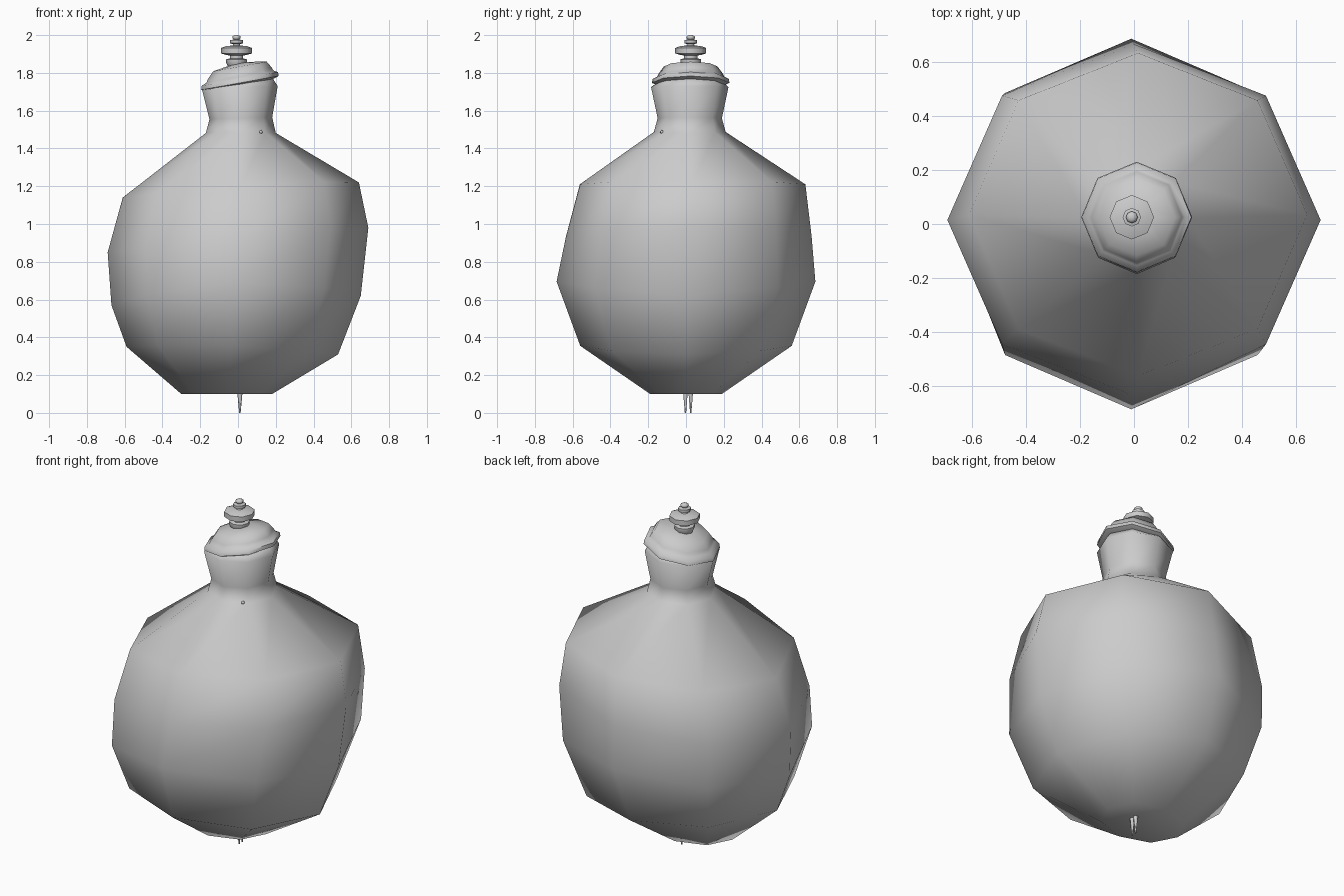
import bpy, bmesh, math

if "Cube" in bpy.data.objects:
    bpy.data.objects.remove(bpy.data.objects["Cube"])


def finish(bm, name, angle=60):
    bmesh.ops.recalc_face_normals(bm, faces=bm.faces)
    mesh = bpy.data.meshes.new(name)
    bm.to_mesh(mesh)
    bm.free()
    obj = bpy.data.objects.new(name, mesh)
    bpy.context.collection.objects.link(obj)
    bpy.ops.object.select_all(action='DESELECT')
    obj.select_set(True)
    bpy.context.view_layer.objects.active = obj
    bpy.ops.object.shade_smooth_by_angle(angle=math.radians(angle))
    return obj


def loft(name, rings, sides=8, angle=60):
    # ring = (centre x, centre y, radius x, radius y, height, tilt along x, lift at the y ends)
    bm = bmesh.new()
    loops = []
    for cx, cy, rx, ry, z, tilt, lift in rings:
        loop = []
        for i in range(sides):
            t = 2 * math.pi * i / sides
            c, s = math.cos(t), math.sin(t)
            loop.append(bm.verts.new((cx + rx * c, cy + ry * s, z + tilt * c + lift * s * s)))
        loops.append(loop)
    for a, b in zip(loops, loops[1:]):
        for i in range(sides):
            j = (i + 1) % sides
            bm.faces.new((a[i], a[j], b[j], b[i]))
    bm.faces.new(loops[0][::-1])
    bm.faces.new(loops[-1])
    return finish(bm, name, angle)


def turned(name, profile, cx, cy, slope=0, sides=8, angle=60):
    return loft(name, [(cx, cy, r, r, z + slope * cx, slope * r, 0) for r, z in profile],
                sides, angle)


# Lopsided flask body with flared neck
loft("flask_body", [
    (-0.06, 0.00, 0.24, 0.19, 0.10, 0, 0),
    (-0.03, 0.00, 0.56, 0.56, 0.33, -0.02, 0.025),
    (-0.01, 0.00, 0.66, 0.685, 0.595, 0.025, 0.10),
    (0.00, 0.015, 0.69, 0.65, 0.915, 0.065, 0.02),
    (0.015, 0.035, 0.625, 0.597, 1.18, 0.04, 0.03),
    (0.015, 0.02, 0.185, 0.19, 1.482, 0, 0.005),
    (0.015, 0.02, 0.166, 0.17, 1.56, 0.005, 0),
    (0.01, 0.02, 0.20, 0.205, 1.72, 0.01, 0.005),
    (0.01, 0.025, 0.17, 0.17, 1.752, 0.025, 0),
], angle=75)

# Tilted octagonal lid
turned("lid", [
    (0.180, 1.735), (0.205, 1.745), (0.202, 1.766), (0.178, 1.778),
    (0.168, 1.797), (0.142, 1.832), (0.05, 1.848),
], 0.01, 0.025, slope=0.18)

# Stacked knob on the lid
turned("lid_knob", [
    (0.045, 1.835), (0.055, 1.855), (0.055, 1.872), (0.035, 1.877), (0.035, 1.892),
    (0.055, 1.895), (0.082, 1.903), (0.082, 1.932), (0.055, 1.942), (0.02, 1.945),
    (0.018, 1.952), (0.034, 1.957), (0.034, 1.973), (0.015, 1.977),
    (0.022, 1.984), (0.022, 1.993), (0.010, 2.0),
], -0.008, 0.025)

# Two tapered spikes under the base
for side, y in (("front", -0.003), ("back", 0.025)):
    turned(side + "_spike", [(0.004, 0.0), (0.014, 0.11)], 0.01, y, sides=6)

# Small stud on the shoulder
bm = bmesh.new()
bmesh.ops.create_icosphere(bm, subdivisions=1, radius=0.01)
bmesh.ops.translate(bm, verts=bm.verts, vec=(0.122, -0.128, 1.487))
finish(bm, "shoulder_stud")
